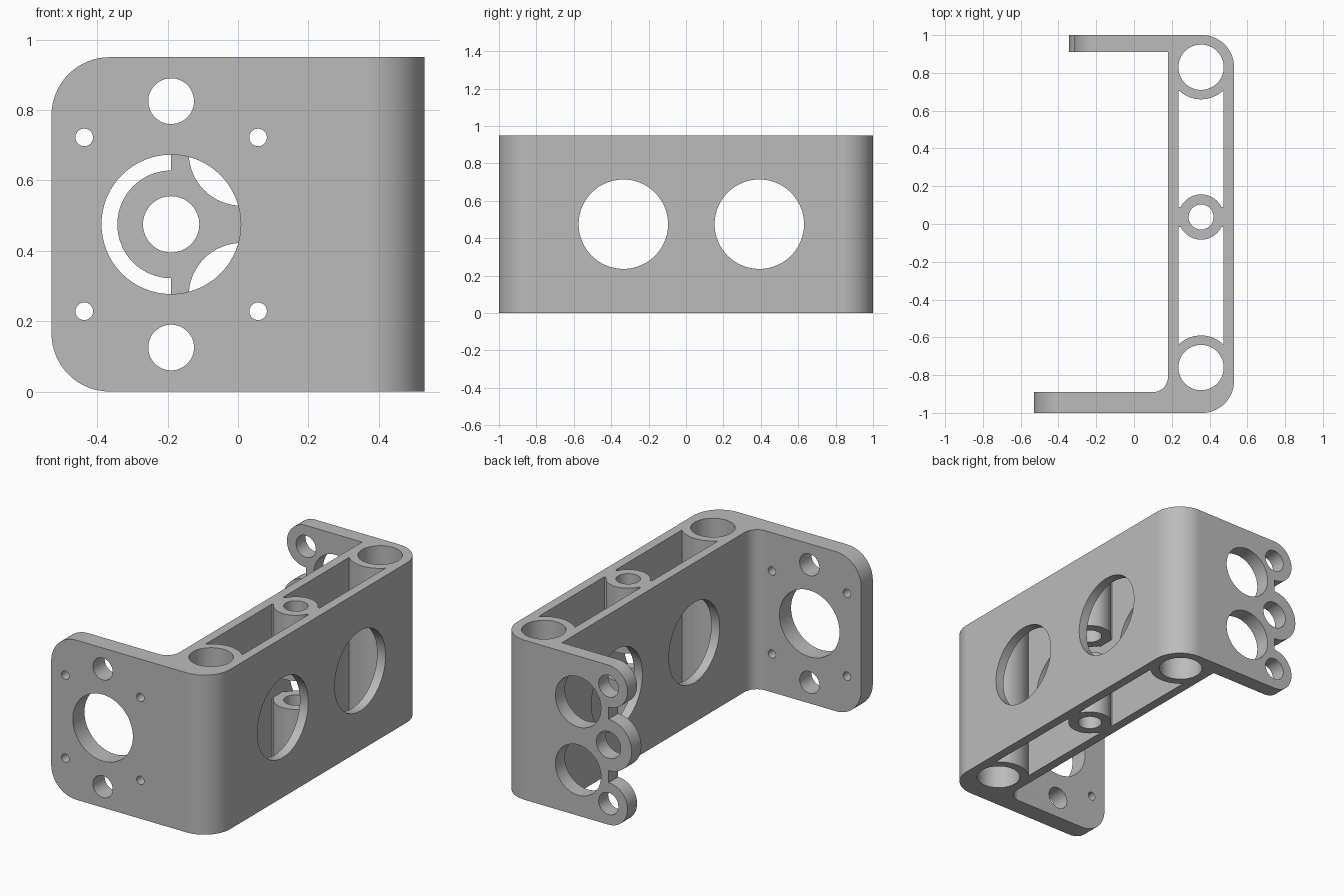
import bpy, bmesh
from math import sin, cos, pi, asin, acos
from mathutils import Vector, Matrix

if "Cube" in bpy.data.objects:
    bpy.data.objects.remove(bpy.data.objects["Cube"])

H = 0.95           # height of the bracket
MID = H / 2
BX = 0.355         # centre line of the hollow beam
PLATE_X = -0.19    # centre line of the plate holes

grey = bpy.data.materials.new("plain grey")
grey.use_nodes = True
grey.diffuse_color = (0.5, 0.5, 0.5, 1)
grey.node_tree.nodes["Principled BSDF"].inputs["Base Color"].default_value = (0.5, 0.5, 0.5, 1)


def make_object(name, bm):
    bmesh.ops.recalc_face_normals(bm, faces=bm.faces)
    mesh = bpy.data.meshes.new(name)
    bm.to_mesh(mesh)
    bm.free()
    mesh.materials.append(grey)
    obj = bpy.data.objects.new(name, mesh)
    bpy.context.collection.objects.link(obj)
    return obj


def prism(points, z0, z1):
    """Extrude a plan outline upward."""
    bm = bmesh.new()
    face = bm.faces.new([bm.verts.new((x, y, z0)) for x, y in points])
    top = bmesh.ops.extrude_face_region(bm, geom=[face])["geom"]
    verts = [v for v in top if isinstance(v, bmesh.types.BMVert)]
    bmesh.ops.translate(bm, verts=verts, vec=(0, 0, z1 - z0))
    return bm


def cylinder(axis, centre, radius, length, segments=64):
    turn = {"x": Matrix.Rotation(pi / 2, 4, "Y"),
            "y": Matrix.Rotation(pi / 2, 4, "X"),
            "z": Matrix.Identity(4)}[axis]
    bm = bmesh.new()
    bmesh.ops.create_cone(bm, cap_ends=True, segments=segments, radius1=radius,
                          radius2=radius, depth=length,
                          matrix=Matrix.Translation(centre) @ turn)
    return bm


def combine(target, bm, operation="DIFFERENCE"):
    helper = make_object("helper", bm)
    helper.hide_render = True
    mod = target.modifiers.new("combine", "BOOLEAN")
    mod.operation, mod.solver, mod.object = operation, "EXACT", helper
    bpy.context.view_layer.objects.active = target
    bpy.ops.object.modifier_apply(modifier=mod.name)
    bpy.data.objects.remove(helper)


def rounded(corners, steps=16):
    """Outline from (x, y, radius) right-angle corners."""
    out = []
    for i, (x, y, r) in enumerate(corners):
        p = Vector((x, y))
        if r == 0:
            out.append(p)
            continue
        a = (Vector(corners[i - 1][:2]) - p).normalized() * r
        b = (Vector(corners[(i + 1) % len(corners)][:2]) - p).normalized() * r
        for k in range(steps + 1):
            t = pi / 2 * k / steps
            out.append(p + a * (1 - sin(t)) + b * (1 - cos(t)))
    return out


def boss_edge(cy, radius, half, side, steps=20):
    """Arc of a boss facing a pocket, running from -x to +x."""
    t = asin(half / radius)
    return [(BX + radius * sin(-t + 2 * t * k / steps),
             cy + side * radius * cos(-t + 2 * t * k / steps)) for k in range(steps + 1)]


# Channel outline with both end plates
bm = prism(rounded([(-0.53, -1, 0), (0.53, -1, 0.17), (0.53, 1, 0.17),
                    (PLATE_X, 1, 0), (PLATE_X, 0.91, 0), (0.18, 0.91, 0),
                    (0.18, -0.89, 0.08), (-0.53, -0.89, 0)]), 0, H)
# Rounded outer corners of the front plate
edges = [e for e in bm.edges if all(v.co.x < -0.52 for v in e.verts)
         and abs(e.verts[0].co.z - e.verts[1].co.z) < 0.01]
bmesh.ops.bevel(bm, geom=edges, offset=0.165, segments=16, profile=0.5, affect="EDGES")
bracket = make_object("mounting_bracket", bm)

# Three ears on the back plate
ears = [(0.125, 0.125, 0.065), (MID, 0.153, 0.08), (H - 0.125, 0.125, 0.065)]
for z, r, hole in ears:
    combine(bracket, cylinder("y", (PLATE_X, 0.955, z), r, 0.09), "UNION")
for z, r, hole in ears:
    combine(bracket, cylinder("y", (PLATE_X, 0.955, z), hole, 0.3, 48))

# Large back plate holes
for s in (-1, 1):
    combine(bracket, cylinder("y", (0.01, 0.955, MID + s * 0.203), 0.15, 0.3))

# Front plate holes: motor opening, two medium, four small
combine(bracket, cylinder("y", (PLATE_X, -0.945, MID), 0.198, 0.3))
for s in (-1, 1):
    combine(bracket, cylinder("y", (PLATE_X, -0.945, MID + s * 0.35), 0.065, 0.3, 48))
    for dx in (-0.247, 0.247):
        combine(bracket, cylinder("y", (PLATE_X + dx, -0.945, MID + s * 0.247), 0.025, 0.3, 32))

# Pockets between the bosses
HALF = 0.12
arc_half = 0.108
middle_y = 0.037
for end_y, side in ((-0.76, -1), (0.83, 1)):
    inner = boss_edge(middle_y, 0.12, arc_half, side)
    flat_y = inner[0][1]
    outer = boss_edge(end_y, 0.17, HALF, -side)
    outline = [(BX - HALF, flat_y)] + inner + [(BX + HALF, flat_y)] + outer[::-1]
    combine(bracket, prism(outline, -0.1, H + 0.1))

# Gap that splits the middle boss
x0, x1 = BX - HALF, BX + HALF
combine(bracket, prism([(x0, -0.15), (x1, -0.15), (x1, 0.22), (x0, 0.22)],
                       MID - 0.085, MID + 0.085))

# Bores through the bosses
for y, r in ((-0.76, 0.12), (middle_y, 0.066), (0.83, 0.12)):
    combine(bracket, cylinder("z", (BX, y, MID), r, 1.3))

# Round windows through both beam walls
for y in (-0.335, 0.392):
    combine(bracket, cylinder("x", (BX, y, MID), 0.239, 0.6, 80))

# Shading
bpy.ops.object.select_all(action="DESELECT")
bracket.select_set(True)
bpy.context.view_layer.objects.active = bracket
bpy.ops.object.shade_smooth_by_angle(angle=pi / 6)
weighted = bracket.modifiers.new("even_normals", "WEIGHTED_NORMAL")
weighted.keep_sharp = True
